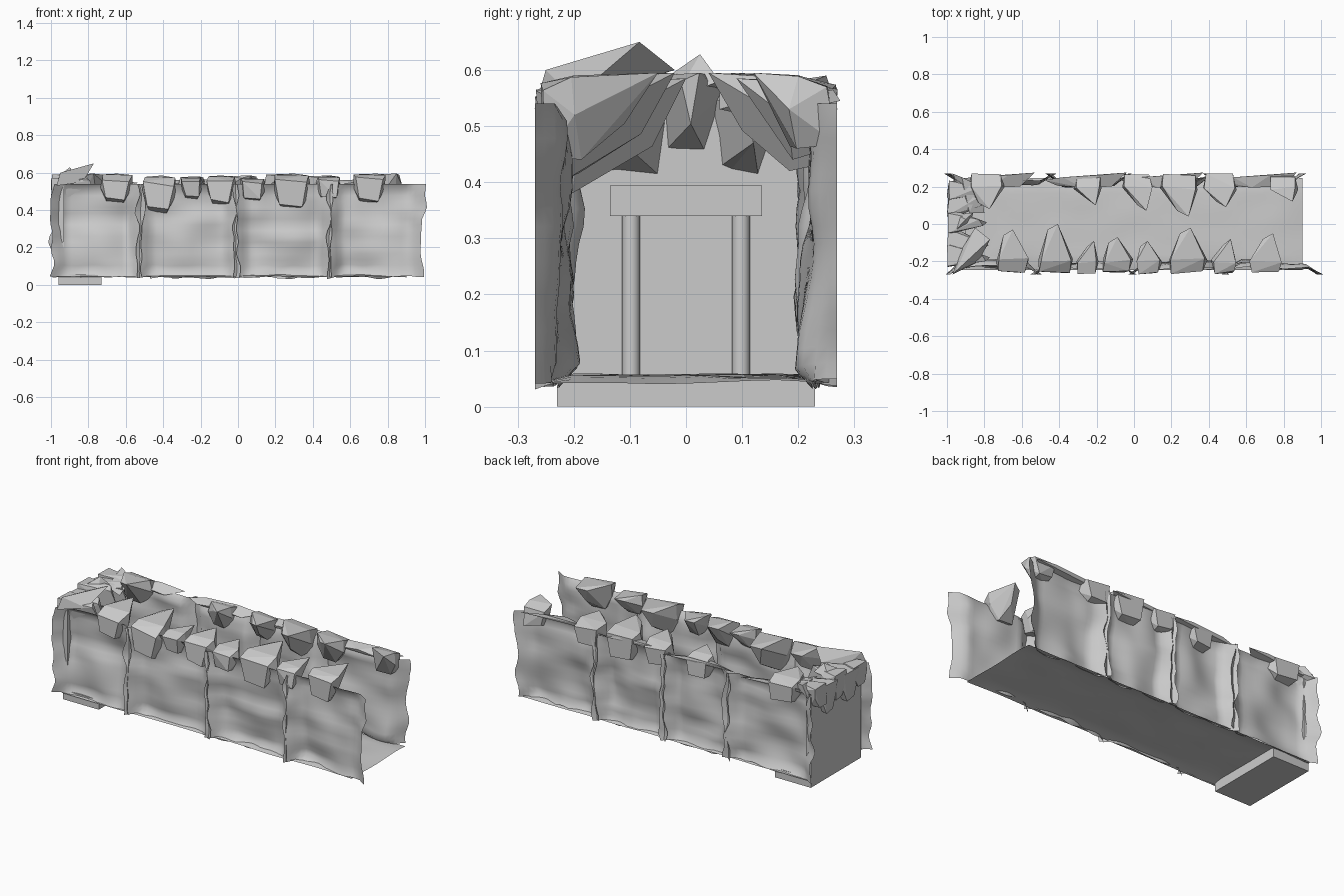
import bpy, bmesh, math, random
from mathutils import Vector, noise

if "Cube" in bpy.data.objects:
    bpy.data.objects.remove(bpy.data.objects["Cube"])

random.seed(7)


def new_object(name, bm, smooth=False):
    mesh = bpy.data.meshes.new(name)
    bm.to_mesh(mesh)
    bm.free()
    ob = bpy.data.objects.new(name, mesh)
    bpy.context.collection.objects.link(ob)
    for p in mesh.polygons:
        p.use_smooth = smooth
    return ob


def box(name, lo, hi):
    bm = bmesh.new()
    bmesh.ops.create_cube(bm, size=1)
    for v in bm.verts:
        v.co = Vector([(a + b) / 2 + c * (b - a) for a, b, c in zip(lo, hi, v.co)])
    return new_object(name, bm)


def sheet(name, nu, nv, fn):
    """Grid surface with points given by fn(u, v)."""
    bm = bmesh.new()
    g = [[bm.verts.new(fn(i / nu, j / nv)) for j in range(nv + 1)] for i in range(nu + 1)]
    for i in range(nu):
        for j in range(nv):
            bm.faces.new((g[i][j], g[i + 1][j], g[i + 1][j + 1], g[i][j + 1]))
    return new_object(name, bm, True)


def wall_panel(name, x0, x1, side, seed):
    """Rough rock sheet whose rim curls outward."""
    def fn(u, v):
        wob = 0.035 * noise.noise(Vector((seed, v * 5, round(u))))
        x = x0 + (x1 - x0) * u
        z = 0.04 + 0.5 * v
        x += wob * abs(2 * u - 1) ** 4
        z += 0.02 * noise.noise(Vector((u * 5, seed, 2))) * (1 - v) ** 4
        d = min(u * (x1 - x0), (1 - u) * (x1 - x0))
        flare = max(0, 1 - d / 0.08)
        rim = max(0, 1 - min(v, 1 - v) / 0.06) * 0.4
        n = noise.noise(Vector((x * 5, z * 5, seed))) * 0.032
        n += noise.noise(Vector((x * 3, z * 14, seed + 9))) * 0.012
        f = max(flare, rim)
        y = 0.212 + n * (1 - f) + 0.057 * f
        return Vector((x, side * y, z))
    return sheet(name, 22, 16, fn)


def hull(name, pts):
    bm = bmesh.new()
    for p in pts:
        bm.verts.new(p)
    bmesh.ops.convex_hull(bm, input=bm.verts)
    junk = [v for v in bm.verts if not v.link_faces]
    bmesh.ops.delete(bm, geom=junk, context='VERTS')
    bmesh.ops.dissolve_limit(bm, angle_limit=0.12, verts=bm.verts, edges=bm.edges)
    return new_object(name, bm)


def rim_rock(name, place, w, z0, z1, tip, outer=0.26):
    """Faceted wedge: chunky outside, narrower towards the tunnel."""
    j = lambda s: random.uniform(-s, s)
    h = z1 - z0
    pts = []
    for a, b in ((-.32, .15), (.3, .1), (.44, .75), (-.44, .8)):
        pts.append((a * w + j(.01), outer + j(.01), z0 + h * (b + j(.06))))
    for a, b in ((-.5, .5), (-.28, .03), (.22, 0), (.5, .5), (.46, .92), (-.46, .94)):
        pts.append((a * w + j(.008), outer - 0.065 + j(.014), z0 + h * b))
    s = j(.03)
    pts += [(s - .16 * w, tip + .03, z1 - .02), (s + .14 * w, tip, z1 - .005),
            (s, tip + .06, z0 + .4 * h)]
    return hull(name, [place(*p) for p in pts])


# floor slab, end wall and bumpy floor sheet
box("entrance_step", (-0.96, -0.23, 0), (-0.73, 0.23, 0.055))
box("end_wall", (-0.96, -0.23, 0.0), (-0.93, 0.23, 0.53))


def floor_point(u, v):
    edge = max(abs(2 * u - 1), abs(2 * v - 1)) ** 10
    x, y = -0.96 + 1.86 * u, -0.245 + 0.49 * v
    return Vector((x, y, 0.056 + 0.006 * noise.noise(Vector((x * 5, y * 7, 3))) - 0.012 * edge))


sheet("floor", 36, 12, floor_point)

# doorway on the end wall
box("door_lintel", (-0.95, -0.135, 0.34), (-0.90, 0.135, 0.394))
for s, tag in ((-1, "a"), (1, "b")):
    bpy.ops.mesh.primitive_cylinder_add(vertices=20, radius=0.016, depth=0.285,
                                        location=(-0.922, s * 0.098, 0.2))
    bpy.context.object.name = "door_post_" + tag
    bpy.ops.object.shade_smooth_by_angle()

# side walls, four curling panels each
for side, xs, tag in ((-1, (-0.99, -0.52, -0.01, 0.49, 0.99), "front"),
                      (1, (-0.98, -0.45, -0.04, 0.4, 0.9), "back")):
    for i in range(4):
        wall_panel(f"{tag}_wall_{i + 1}", xs[i] - 0.012, xs[i + 1] + (0.012 if i < 3 else 0),
                   side, 3.3 * i + 20 * side + 0.5)

# rocks along the wall tops: x, width, bottom, top, tip distance from the middle
front = [(-0.65, .17, .44, .60, .03), (-0.42, .18, .38, .59, .0), (-0.25, .12, .46, .58, .09),
         (-0.09, .16, .43, .59, .07), (0.08, .13, .45, .575, .09), (0.29, .19, .41, .60, .02),
         (0.48, .13, .46, .585, .08), (0.70, .18, .44, .60, .05)]
back = [(-0.79, .19, .45, .60, .08), (-0.25, .14, .45, .585, .10),
        (0.02, .16, .45, .59, .07), (0.24, .2, .42, .60, .04), (0.46, .17, .44, .59, .09),
        (0.80, .15, .46, .60, .12)]
for side, rocks, tag in ((-1, front, "front"), (1, back, "back")):
    for i, (cx, w, z0, z1, tip) in enumerate(rocks):
        rim_rock(f"{tag}_rock_{i + 1}", lambda a, b, c: (cx + a, side * b, c), w, z0, z1, tip)

# rocks over the end wall, pointing into the tunnel
for i, (cy, w, z0, z1, reach) in enumerate([(-0.17, .12, .45, .58, .14), (-0.09, .13, .40, .575, .13),
                                            (0.01, .11, .44, .60, .12), (0.1, .13, .40, .575, .11),
                                            (0.18, .11, .46, .585, .12)]):
    rim_rock(f"end_rock_{i + 1}", lambda a, b, c: (-0.95 + 0.75 * b, cy + a, c), w, z0, z1,
             reach + 0.04, outer=0.01)

# sharp slabs lying over the end corners
for name, pts in (
        ("corner_slab_front", [(-.97, -.27, .53), (-.95, -.25, .60), (-.83, -.2, .55), (-.77, -.083, .65),
                               (-.85, -.02, .6), (-.93, -.15, .56)]),
        ("corner_slab_back", [(-.97, .27, .53), (-.92, .25, .59), (-.82, .2, .57), (-.8, .06, .53),
                              (-.88, .06, .56), (-.9, .15, .51)]),
        ("end_peak", [(-.95, -.03, .59), (-.9, .025, .628), (-.86, .06, .58), (-.95, .05, .56),
                      (-.88, -.02, .55)])):
    hull(name, pts)
# thin ledges trailing along the back wall crest
for i, x in enumerate((-0.97, -0.48, -0.07, 0.43)):
    hull(f"crest_ledge_{i + 1}", [(x, .235, .54), (x + .07, .205, .53), (x + .36, .2, .53),
         (x + .44, .275, .545), (x + .3, .262, .565), (x + .1, .25, .56), (x + .2, .195, .55)])
